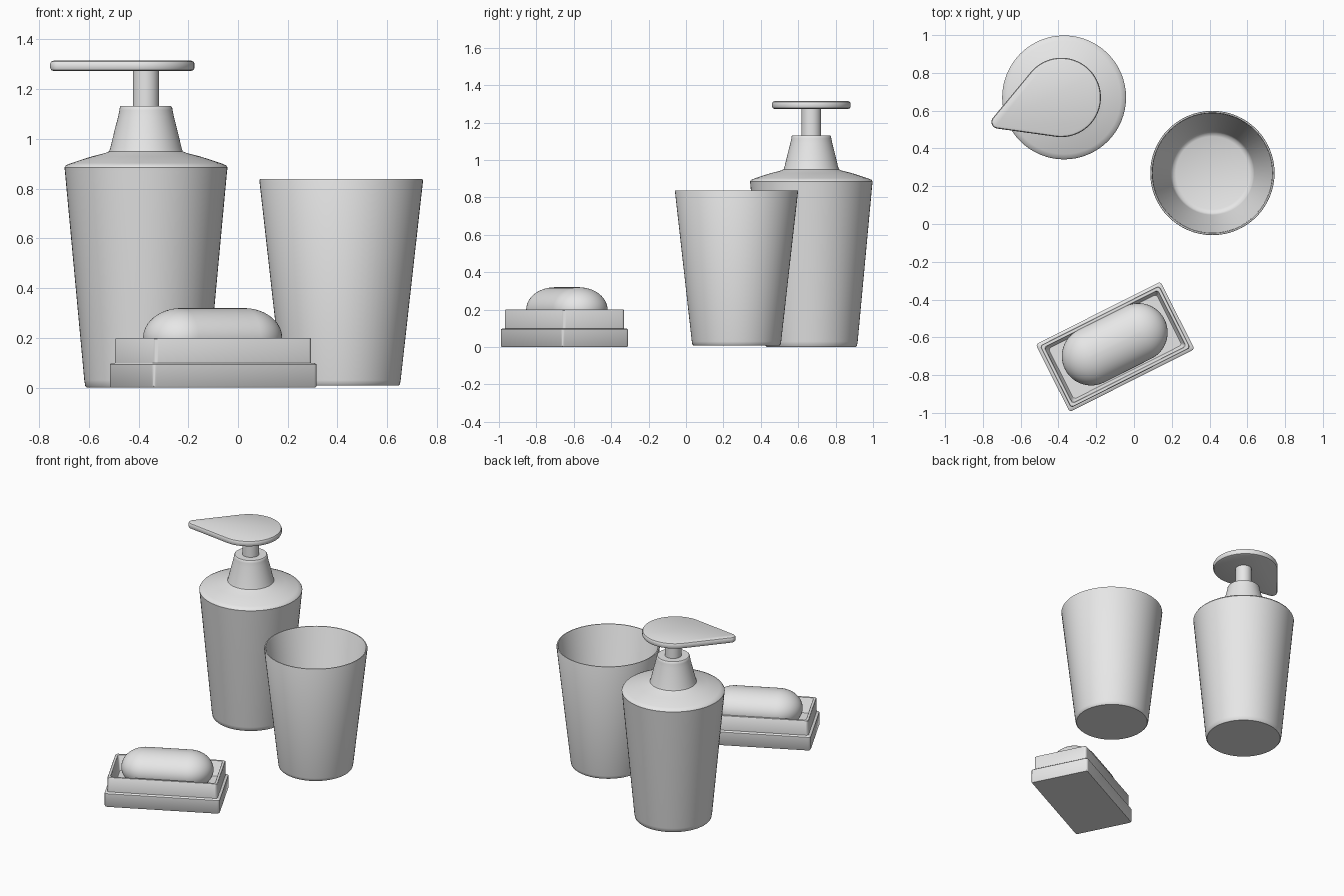
import bpy, bmesh
from math import sin, cos, pi, atan2, acos, hypot, radians

if "Cube" in bpy.data.objects:
    bpy.data.objects.remove(bpy.data.objects["Cube"])

grey = bpy.data.materials.new("plain grey")
grey.use_nodes = True
GREY = (0.8, 0.8, 0.8, 1)
grey.diffuse_color = GREY
grey.node_tree.nodes["Principled BSDF"].inputs["Base Color"].default_value = GREY


def arc(cx, cy, r, a0, a1, n):
    return [(cx + r * cos(a0 + (a1 - a0) * i / n), cy + r * sin(a0 + (a1 - a0) * i / n))
            for i in range(n + 1)]


def circle(r):
    return arc(0, 0, r, 0, 2 * pi, 64)[:-1]


def stadium(r, half=0.14):
    return arc(half, 0, r, -pi / 2, pi / 2, 24) + arc(-half, 0, r, pi / 2, 3 * pi / 2, 24)


def teardrop(inset, big=0.21, small=0.035, tip=(-0.335, -0.13)):
    # large round pad joined to a small round spout by tangents
    d = atan2(tip[1], tip[0])
    t = acos((big - small) / hypot(*tip))
    return (arc(0, 0, big - inset, d + t, d + 2 * pi - t, 48)
            + arc(*tip, small - inset, d - t, d + t, 12))


def rounded_rect(inset, hx=0.37, hy=0.2, corner=0.015):
    x, y = hx - inset - corner, hy - inset - corner
    pts = []
    for i, (sx, sy) in enumerate([(1, 1), (-1, 1), (-1, -1), (1, -1)]):
        pts += arc(sx * x, sy * y, corner, i * pi / 2, (i + 1) * pi / 2, 4)
    return pts


def loft(name, ring, profile, loc, turn=0, angle=40):
    """Skin a stack of outlines, given as (size, height), and cap both ends."""
    bm = bmesh.new()
    rings = [[bm.verts.new((x, y, z)) for x, y in ring(s)] for s, z in profile]
    n = len(rings[0])
    for a, b in zip(rings, rings[1:]):
        for i in range(n):
            j = (i + 1) % n
            bm.faces.new((a[i], a[j], b[j], b[i]))
    bm.faces.new(rings[0][::-1])
    bm.faces.new(rings[-1])
    bmesh.ops.recalc_face_normals(bm, faces=bm.faces)
    me = bpy.data.meshes.new(name)
    bm.to_mesh(me)
    bm.free()
    me.materials.append(grey)
    ob = bpy.data.objects.new(name, me)
    bpy.context.collection.objects.link(ob)
    ob.location = (*loc, 0)
    ob.rotation_euler.z = turn
    bpy.ops.object.select_all(action='DESELECT')
    ob.select_set(True)
    bpy.context.view_layer.objects.active = ob
    bpy.ops.object.shade_smooth_by_angle(angle=radians(angle))
    return ob


# Soap dispenser
pump = (-0.37, 0.67)
loft("dispenser_bottle", circle,
     [(0.238, 0), (0.244, 0.006), (0.248, 0.03), (0.326, 0.87), (0.328, 0.885), (0.322, 0.894),
      (0.30, 0.903), (0.22, 0.929), (0.165, 0.943), (0.148, 0.95), (0.143, 0.965),
      (0.125, 1.04), (0.112, 1.09), (0.107, 1.115), (0.105, 1.128), (0.101, 1.132)], pump)
loft("pump_stem", circle, [(0.053, 1.12), (0.053, 1.28)], pump)
loft("pump_lever", teardrop,
     [(0.014, 1.273), (0.004, 1.277), (0, 1.285), (0, 1.303), (0.004, 1.311), (0.014, 1.315)],
     (-0.385, 0.67))

# Tumbler with a hollow inside
loft("tumbler", circle,
     [(0.23, 0.008), (0.236, 0.014), (0.239, 0.03), (0.329, 0.832), (0.327, 0.838), (0.32, 0.838),
      (0.316, 0.83), (0.222, 0.06), (0.212, 0.042), (0.193, 0.034)], (0.415, 0.27))

# Soap dish with a stepped outside, and the bar lying in it
tray, turn = (-0.1, -0.65), radians(26.7)
loft("soap_dish", rounded_rect,
     [(0.004, 0), (0, 0.006), (0, 0.094), (0.004, 0.098), (0.016, 0.1), (0.016, 0.196),
      (0.019, 0.2), (0.033, 0.2), (0.036, 0.196), (0.046, 0.105), (0.05, 0.1)], tray, turn)
loft("soap_bar", stadium,
     [(0.155 * cos(a), 0.2 + 0.12 * sin(a)) for a in
      [-pi / 2 * 0.98 + pi * 0.98 * i / 24 for i in range(25)]], (-0.102, -0.637), turn, 60)
